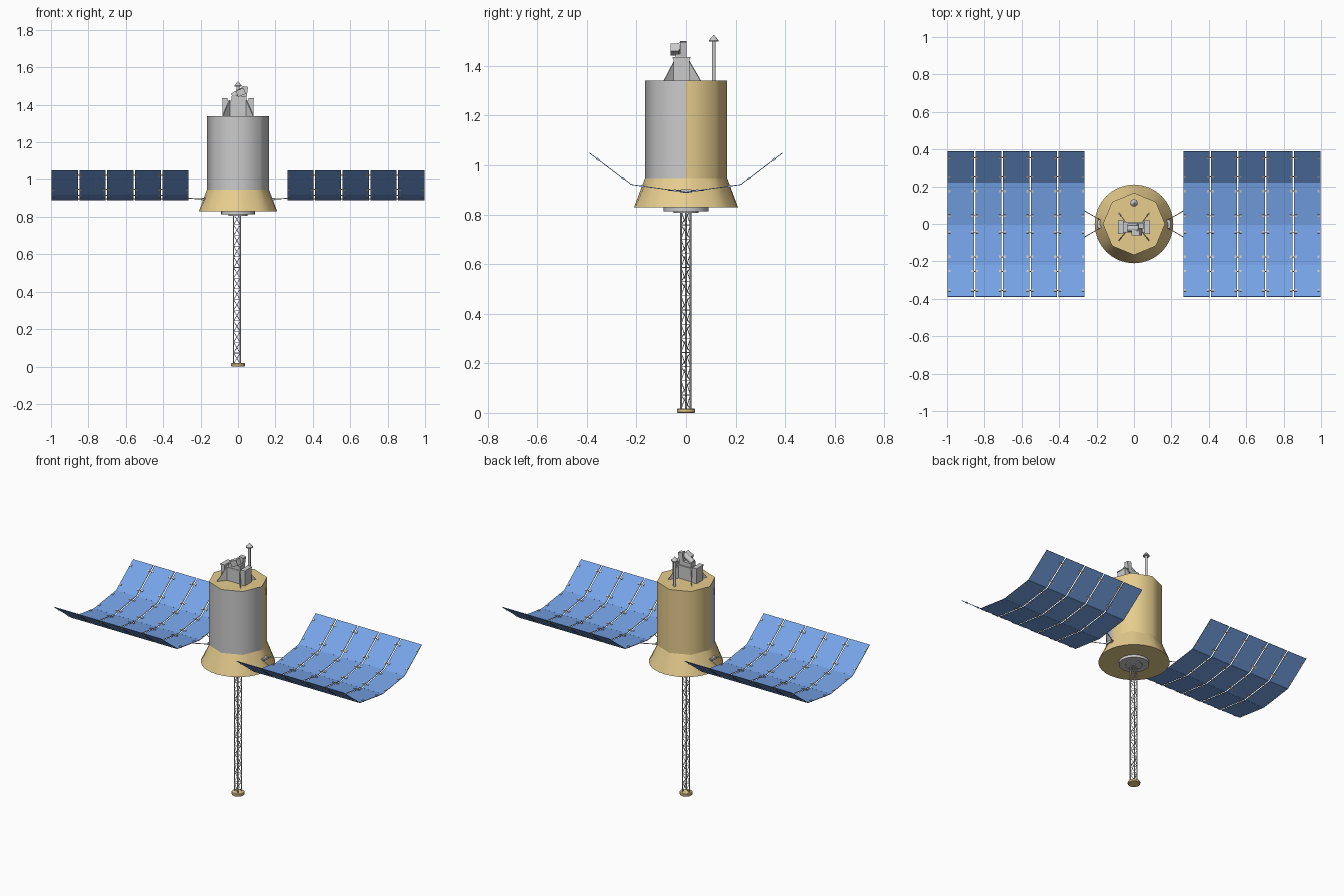
import bpy, bmesh, math
from mathutils import Vector, Matrix

if "Cube" in bpy.data.objects:
    bpy.data.objects.remove(bpy.data.objects["Cube"])


def material(name, rgb):
    m = bpy.data.materials.new(name)
    m.diffuse_color = (*rgb, 1)
    m.use_nodes = True
    m.node_tree.nodes["Principled BSDF"].inputs["Base Color"].default_value = m.diffuse_color
    return m


GOLD = material("gold_foil", (0.80, 0.61, 0.27))
BLUE = material("solar_blue", (0.18, 0.37, 0.80))


def finish(name, bm, mats=(), smooth=None):
    bmesh.ops.recalc_face_normals(bm, faces=bm.faces)
    me = bpy.data.meshes.new(name)
    bm.to_mesh(me)
    bm.free()
    ob = bpy.data.objects.new(name, me)
    bpy.context.collection.objects.link(ob)
    for m in mats:
        me.materials.append(m)
    if smooth:
        bpy.ops.object.select_all(action='DESELECT')
        bpy.context.view_layer.objects.active = ob
        ob.select_set(True)
        bpy.ops.object.shade_smooth_by_angle(angle=math.radians(smooth))
    return ob


def box(bm, center, size, rot=Matrix()):
    mat = Matrix.Translation(center) @ rot @ Matrix.Diagonal((*size, 1))
    bmesh.ops.create_cube(bm, size=1, matrix=mat)


def rod(bm, p, q, r, n=6, r2=None):
    p, q = Vector(p), Vector(q)
    d = q - p
    mat = Matrix.Translation((p + q) / 2) @ d.to_track_quat('Z', 'Y').to_matrix().to_4x4()
    bmesh.ops.create_cone(bm, cap_ends=True, segments=n, radius1=r,
                          radius2=r if r2 is None else r2, depth=d.length, matrix=mat)


def loft(bm, rings):
    loops = [[bm.verts.new(p) for p in ring] for ring in rings]
    n = len(loops[0])
    for a, b in zip(loops, loops[1:]):
        for i in range(n):
            j = (i + 1) % n
            bm.faces.new((a[i], a[j], b[j], b[i]))
    bm.faces.new(loops[0])
    bm.faces.new(loops[-1])


def circle(r, z, n):
    return [Vector((r * math.cos(math.tau * i / n), r * math.sin(math.tau * i / n), z))
            for i in range(n)]


# Octagonal body: grey front half, gold back half and top
R = 0.166
bm = bmesh.new()
loft(bm, [circle(R, 0.94, 8), circle(R, 1.34, 8)])
for f in bm.faces:
    c = f.calc_center_median()
    f.material_index = 1 if c.y < -0.02 else 0
grey = material("body_grey", (0.8, 0.8, 0.8))
finish("body", bm, (GOLD, grey), 50)

# Flared skirt: octagon on top blending into a round rim
bm = bmesh.new()
octagon = circle(R, 0.945, 8)
top = [octagon[i // 4].lerp(octagon[(i // 4 + 1) % 8], (i % 4) / 4) for i in range(32)]
loft(bm, [circle(0.21, 0.828, 32), top])
finish("skirt", bm, (GOLD,), 50)

# Mounting ring under the skirt
bm = bmesh.new()
rod(bm, (0, 0, 0.812), (0, 0, 0.83), 0.09, 24)
rod(bm, (0, 0, 0.806), (0, 0, 0.814), 0.05, 16)
finish("mast_mount", bm, (), 40)

# Triangular lattice mast
bm = bmesh.new()
corners = [(-0.024, 0), (0.012, -0.02), (0.012, 0.018)]
bays, z0, z1 = 14, 0.015, 0.815
for i in range(3):
    a, b = corners[i], corners[(i + 1) % 3]
    rod(bm, (*a, z0), (*a, z1), 0.0032, 6)
    for k in range(bays):
        za = z0 + (z1 - z0) * k / bays
        zb = z0 + (z1 - z0) * (k + 1) / bays
        s, e = (a, b) if k % 2 else (b, a)
        rod(bm, (*s, za), (*e, zb), 0.0018, 4)
        rod(bm, (*a, zb), (*b, zb), 0.0015, 4)
finish("lattice_mast", bm)

# Tip weight at the mast foot
bm = bmesh.new()
loft(bm, [circle(0.034, 0, 16), circle(0.037, 0.004, 16),
          circle(0.037, 0.014, 16), circle(0.034, 0.018, 16)])
finish("mast_tip", bm, (GOLD,))

# Solar wings: five columns of four tilted panels, with hinges and struts
profile = [(-0.39, 1.05), (-0.22, 0.92), (0, 0.89), (0.22, 0.92), (0.39, 1.05)]
pitch, gap = 0.148, 0.008
for side, sx in (("right", 1), ("left", -1)):
    panels, hinges = bmesh.new(), bmesh.new()
    for (ya, za), (yb, zb) in zip(profile, profile[1:]):
        length = math.hypot(yb - ya, zb - za)
        rot = Matrix.Rotation(math.atan2(zb - za, yb - ya), 4, 'X')
        for c in range(5):
            x = sx * (0.26 + pitch * (c + 0.5))
            box(panels, (x, (ya + yb) / 2, (za + zb) / 2),
                (pitch - gap, length - 0.001, 0.003), rot)
            for t in (0.2, 0.8):
                y, z = ya + (yb - ya) * t, za + (zb - za) * t
                for e in (-1, 1):
                    box(hinges, (x + e * (pitch / 2 - 0.013), y, z), (0.012, 0.012, 0.009), rot)
                if c < 4:
                    xe = x + sx * pitch / 2
                    rod(hinges, (xe - 0.015, y, z), (xe + 0.015, y, z), 0.0025, 6)
    finish(f"solar_panels_{side}", panels, (BLUE,))
    finish(f"panel_hinges_{side}", hinges)
    struts = bmesh.new()
    for sy in (-1, 1):
        rod(struts, (sx * 0.175, sy * 0.018, 0.895), (sx * 0.268, sy * 0.072, 0.898), 0.0025, 6)
    box(struts, (sx * 0.182, 0, 0.895), (0.025, 0.045, 0.014))
    finish(f"wing_struts_{side}", struts)

# Instrument housing on top
bm = bmesh.new()
box(bm, (0, -0.018, 1.38), (0.12, 0.055, 0.084))
for sx in (-1, 1):
    box(bm, (sx * 0.07, -0.018, 1.386), (0.026, 0.066, 0.094))
    box(bm, (sx * 0.07, -0.018, 1.432), (0.03, 0.072, 0.006))
finish("instrument_housing", bm)

# Triangular support gussets
bm = bmesh.new()
for sx in (-1, 1):
    for y_in, y_out in ((0.01, 0.06), (-0.045, -0.09)):
        bm.faces.new([bm.verts.new(p) for p in (
            (sx * 0.082, y_out, 1.339), (sx * 0.045, y_in, 1.339), (sx * 0.045, y_in, 1.425))])
gussets = finish("support_gussets", bm)
mod = gussets.modifiers.new("thickness", 'SOLIDIFY')
mod.thickness, mod.offset = 0.005, 0

# Sensor cluster
bm = bmesh.new()
box(bm, (0.005, -0.02, 1.432), (0.08, 0.045, 0.03))
box(bm, (0.035, -0.011, 1.47), (0.03, 0.028, 0.056), Matrix.Rotation(0.15, 4, 'Y'))
box(bm, (0.015, -0.045, 1.466), (0.045, 0.035, 0.034), Matrix.Rotation(-0.4, 4, 'Y'))
rod(bm, (-0.03, -0.025, 1.445), (0.03, -0.025, 1.48), 0.016, 16)
finish("sensor_cluster", bm, (), 35)

# Antenna with cone cap
bm = bmesh.new()
rod(bm, (0, 0.112, 1.335), (0, 0.112, 1.505), 0.008, 12)
rod(bm, (0, 0.112, 1.498), (0, 0.112, 1.503), 0.02, 16)
rod(bm, (0, 0.112, 1.503), (0, 0.112, 1.525), 0.019, 16, 0.001)
finish("antenna", bm, (), 40)
